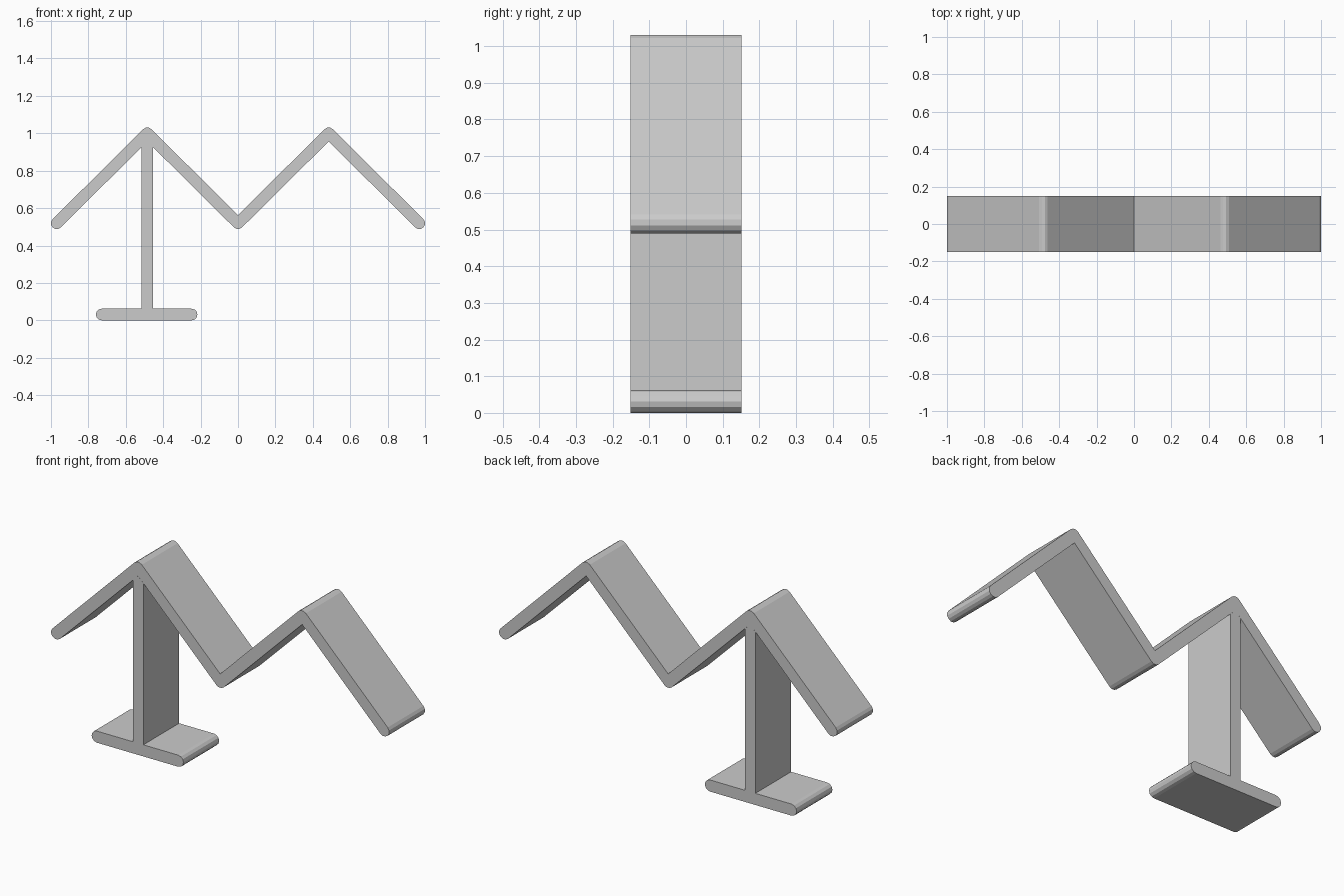
import bpy, bmesh, math
from mathutils import Vector, Matrix

if "Cube" in bpy.data.objects:
    bpy.data.objects.remove(bpy.data.objects["Cube"])

R = 0.031          # half thickness of every bar
DEPTH = 0.302      # extent along y
PEAK_X, PEAK_Z, LOW_Z = 0.485, 1.0, 0.519
STEP = math.radians(30)

grey = bpy.data.materials.new("light_grey")
grey.use_nodes = True
colour = (0.6, 0.6, 0.6, 1)
grey.diffuse_color = colour
grey.node_tree.nodes["Principled BSDF"].inputs["Base Color"].default_value = colour


def bar_outline(path):
    """Thick outline of a path: round ends and outer bends, mitred inner bends."""
    pts = [Vector(p) for p in path]
    loop = pts + pts[-2:0:-1]
    outline = []
    for i, p in enumerate(loop):
        d_in = (p - loop[i - 1]).normalized()
        d_out = (loop[(i + 1) % len(loop)] - p).normalized()
        n_in, n_out = Vector((-d_in.y, d_in.x)), Vector((-d_out.y, d_out.x))
        cross, dot = d_in.cross(d_out), d_in.dot(d_out)
        if cross > 1e-4:
            outline.append(p + (n_in + n_out) * R / (1 + dot))
        else:
            turn = math.acos(max(-1, min(1, dot)))
            count = max(1, round(turn / STEP))
            for k in range(count + 1):
                outline.append(p + Matrix.Rotation(-turn * k / count, 2) @ n_in * R)
    return outline


def extrude(name, outline):
    """Extrude an x-z outline along y into a flat-shaded object."""
    bm = bmesh.new()
    face = bm.faces.new([bm.verts.new((p[0], -DEPTH / 2, p[1])) for p in outline])
    new = bmesh.ops.extrude_face_region(bm, geom=[face])["geom"]
    bmesh.ops.translate(bm, vec=(0, DEPTH, 0),
                        verts=[v for v in new if isinstance(v, bmesh.types.BMVert)])
    bmesh.ops.recalc_face_normals(bm, faces=bm.faces)
    mesh = bpy.data.meshes.new(name)
    bm.to_mesh(mesh)
    bm.free()
    mesh.materials.append(grey)
    obj = bpy.data.objects.new(name, mesh)
    bpy.context.collection.objects.link(obj)
    return obj


# Folded zigzag top
end_x = 1 - R
extrude("zigzag_top", bar_outline([
    (-end_x, LOW_Z), (-PEAK_X, PEAK_Z), (0, LOW_Z), (PEAK_X, PEAK_Z), (end_x, LOW_Z)]))

# Rounded foot plate
extrude("foot_plate", bar_outline([(-0.76 + R, R), (-0.217 - R, R)]))

# Post, with a pointed top fitting under the fold
apex = PEAK_Z - R * math.sqrt(2)
extrude("post", [(-PEAK_X - R, 2 * R), (-PEAK_X + R, 2 * R),
                 (-PEAK_X + R, apex - R), (-PEAK_X, apex), (-PEAK_X - R, apex - R)])
